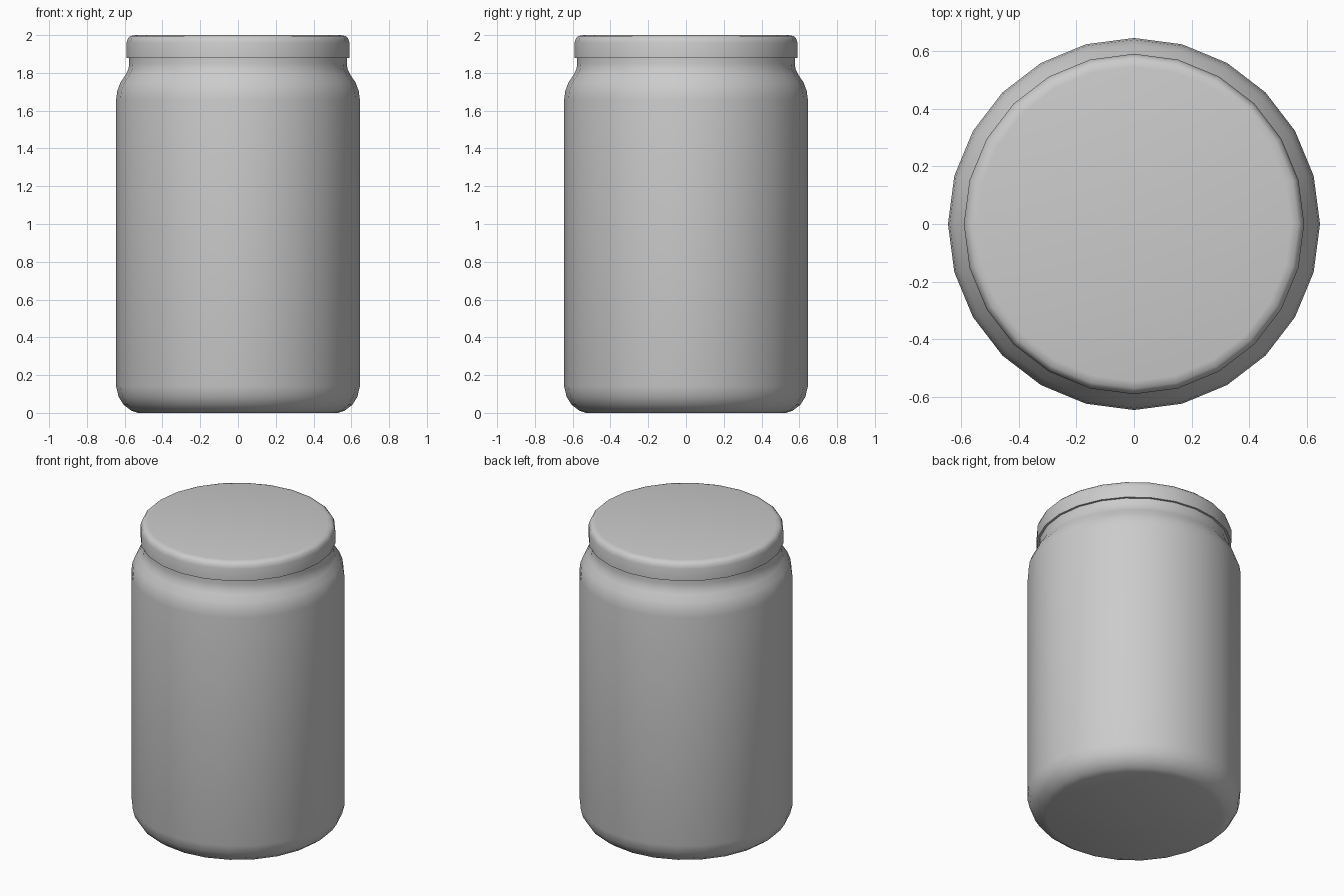
import bpy, bmesh, math

if "Cube" in bpy.data.objects:
    bpy.data.objects.remove(bpy.data.objects["Cube"])

SIDES = 24


def lathe(name, profile, angle):
    """Spin an (r, z) profile around z; the ends are closed with flat discs."""
    bm = bmesh.new()
    rings = []
    for r, z in profile:
        rings.append([bm.verts.new((r * math.cos(2 * math.pi * i / SIDES),
                                    r * math.sin(2 * math.pi * i / SIDES), z))
                      for i in range(SIDES)])
    for a, b in zip(rings, rings[1:]):
        for i in range(SIDES):
            j = (i + 1) % SIDES
            bm.faces.new((a[i], a[j], b[j], b[i]))
    bm.faces.new(rings[0][::-1])
    bm.faces.new(rings[-1])
    bmesh.ops.recalc_face_normals(bm, faces=bm.faces)
    mesh = bpy.data.meshes.new(name)
    bm.to_mesh(mesh)
    bm.free()
    obj = bpy.data.objects.new(name, mesh)
    bpy.context.collection.objects.link(obj)
    bpy.ops.object.select_all(action='DESELECT')
    obj.select_set(True)
    bpy.context.view_layer.objects.active = obj
    bpy.ops.object.shade_smooth_by_angle(angle=math.radians(angle))
    return obj


# Jar body: rounded base, straight wall, soft shoulder and short neck
lathe("jar_body", [
    (0.53, 0.0), (0.565, 0.012), (0.605, 0.042), (0.632, 0.085), (0.645, 0.14),
    (0.645, 1.66), (0.639, 1.705), (0.622, 1.75), (0.595, 1.79),
    (0.58, 1.82), (0.576, 1.85), (0.576, 1.88)], 50)

# Screw lid: short disc with a rounded top edge
lathe("lid", [
    (0.59, 1.88), (0.59, 1.96), (0.583, 1.982), (0.57, 1.995), (0.545, 2.0)], 50)
